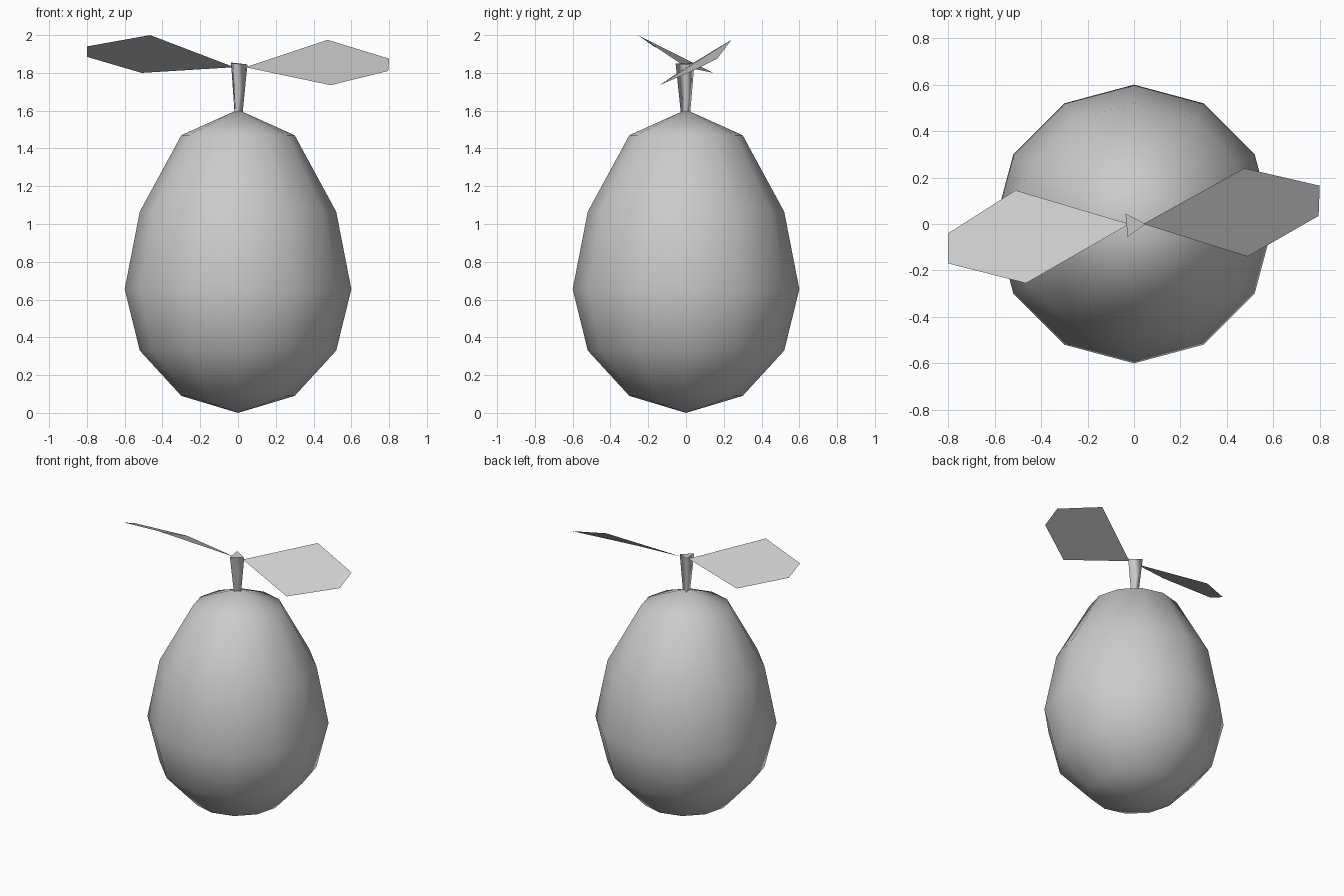
import bpy
import bmesh
from math import cos, sin, tau

cube = bpy.data.objects.get("Cube")
if cube:
    bpy.data.objects.remove(cube, do_unlink=True)

# One plain grey for everything
GREY = (0.6, 0.6, 0.6, 1.0)
grey = bpy.data.materials.new("plain grey")
grey.use_nodes = True
grey.diffuse_color = GREY
grey.node_tree.nodes["Principled BSDF"].inputs["Base Color"].default_value = GREY


def add_object(name, bm, smooth, outward=True):
    if outward:
        bmesh.ops.recalc_face_normals(bm, faces=bm.faces)
    for face in bm.faces:
        face.smooth = smooth(face)
    mesh = bpy.data.meshes.new(name)
    bm.to_mesh(mesh)
    bm.free()
    mesh.materials.append(grey)
    obj = bpy.data.objects.new(name, mesh)
    bpy.context.collection.objects.link(obj)
    return obj


def bridge(bm, lower, upper):
    count = len(lower)
    for i in range(count):
        j = (i + 1) % count
        bm.faces.new((lower[i], lower[j], upper[j], upper[i]))


# Fruit body: twelve-sided egg turned from a radius and height profile
SIDES = 12
profile = [(0.30, 0.09), (0.52, 0.33), (0.60, 0.655), (0.52, 1.065), (0.30, 1.47)]
bm = bmesh.new()
rings = [[bm.verts.new((r * cos(tau * i / SIDES), r * sin(tau * i / SIDES), z))
          for i in range(SIDES)] for r, z in profile]
for lower, upper in zip(rings, rings[1:]):
    bridge(bm, lower, upper)
for ring, z in ((rings[0], 0.0), (rings[-1], 1.605)):
    pole = bm.verts.new((0, 0, z))
    for i in range(SIDES):
        bm.faces.new((ring[i], ring[(i + 1) % SIDES], pole))
add_object("fruit_body", bm, lambda f: True)

# Stem: three-sided, widening to a flat top
bm = bmesh.new()
top = [bm.verts.new(p) for p in
       ((0.05, 0.0, 1.845), (-0.037, 0.045, 1.855), (-0.027, -0.055, 1.85))]
bottom = [bm.verts.new((v.co.x * 0.5, v.co.y * 0.5, 1.59)) for v in top]
bridge(bm, bottom, top)
bm.faces.new(top)
bm.faces.new(bottom)
add_object("stem", bm, lambda f: abs(f.normal.z) < 0.7)

# Leaves: thin five-sided blades, listed counter-clockwise from above
leaves = {
    "left_leaf": [(0.04, 0.0, 1.83), (0.49, -0.14, 1.735), (0.795, 0.035, 1.81),
                  (0.80, 0.165, 1.875), (0.475, 0.24, 1.975)],
    "right_leaf": [(-0.02, 0.0, 1.83), (-0.51, 0.145, 1.80), (-0.80, -0.04, 1.885),
                   (-0.80, -0.17, 1.94), (-0.465, -0.255, 2.0)],
}
for name, outline in leaves.items():
    bm = bmesh.new()
    bm.faces.new([bm.verts.new(p) for p in outline])
    add_object(name, bm, lambda f: False, outward=False)
